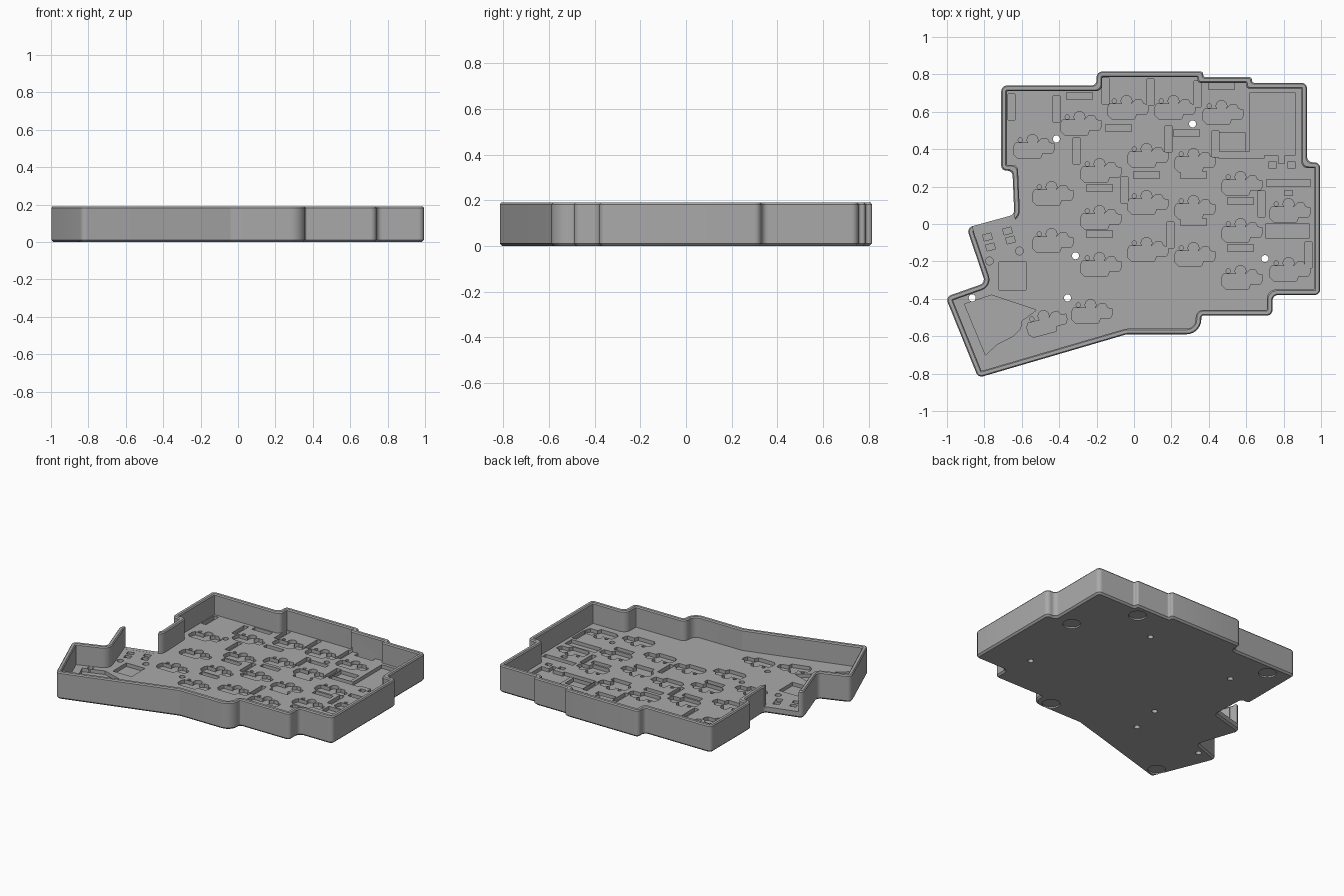
import bpy, bmesh, math
from mathutils import Vector, Matrix

cube = bpy.data.objects.get("Cube")
if cube:
    bpy.data.objects.remove(cube, do_unlink=True)

HEIGHT, FLOOR, POCKET, WALL = 0.19, 0.045, 0.02, 0.03
UP = Vector((0, 0, 1))

grey = bpy.data.materials.new("case_grey")
grey.use_nodes = True
grey.diffuse_color = (0.4, 0.4, 0.4, 1)
grey.node_tree.nodes["Principled BSDF"].inputs["Base Color"].default_value = (0.4, 0.4, 0.4, 1)

# Case outline, clockwise; a third value overrides the corner radius
OUTLINE = [(-.71, .74), (-.2, .74), (-.2, .815), (.37, .815), (.37, .785), (.63, .785),
           (.63, .755), (.925, .755), (.925, .33), (.995, .33), (.995, -.38), (.74, -.38),
           (.74, -.49), (.36, -.49, .01), (.36, -.59, .08), (-.04, -.59), (-.833, -.822),
           (-1.008, -.39), (-.795, -.315), (-.895, -.02), (-.64, .05), (-.65, .285), (-.71, .285)]


def rounded_loop(offset, steps=6):
    """Outline moved inward by offset, with every corner rounded."""
    pts = [Vector(p[:2]) for p in OUTLINE]
    n = len(pts)
    corners, turns = [], []
    for i, p in enumerate(pts):
        a = (p - pts[i - 1]).normalized()
        b = (pts[(i + 1) % n] - p).normalized()
        na, nb = Vector((a.y, -a.x)), Vector((b.y, -b.x))
        corners.append(p + (na + nb) * offset / (1 + na.dot(nb)))
        turns.append(math.atan2(a.x * b.y - a.y * b.x, a.dot(b)))
    loop = []
    for i, p in enumerate(corners):
        to_prev, to_next = corners[i - 1] - p, corners[(i + 1) % n] - p
        special = len(OUTLINE[i]) > 2
        radius = OUTLINE[i][2] if special else 0.03
        radius = max(radius + (offset if turns[i] > 0 else -offset), 0.005)
        limit = 0.85 if special and turns[i] < 0 else 0.45
        t = min(radius * math.tan(abs(turns[i]) / 2), limit * min(to_prev.length, to_next.length))
        start, end = p + to_prev.normalized() * t, p + to_next.normalized() * t
        # Circular arc as a weighted quadratic curve
        w = math.cos(turns[i] / 2)
        for k in range(steps + 1):
            u = k / steps
            c0, c1, c2 = (1 - u) ** 2, 2 * u * (1 - u) * w, u * u
            loop.append((start * c0 + p * c1 + end * c2) / (c0 + c1 + c2))
    return loop


def finish(bm, name):
    bmesh.ops.recalc_face_normals(bm, faces=bm.faces)
    mesh = bpy.data.meshes.new(name)
    bm.to_mesh(mesh)
    bm.free()
    obj = bpy.data.objects.new(name, mesh)
    bpy.context.collection.objects.link(obj)
    return obj


# Tray: wall section swept around the outline, capped by floor and underside
bm = bmesh.new()
section = [(.012, 0), (0, .012), (0, HEIGHT - .008), (.006, HEIGHT),
           (WALL - .006, HEIGHT), (WALL, HEIGHT - .008), (WALL, FLOOR)]
rings = [[bm.verts.new((p.x, p.y, z)) for p in rounded_loop(o)] for o, z in section]
for lower, upper in zip(rings, rings[1:]):
    for i in range(len(lower)):
        bm.faces.new((lower[i - 1], lower[i], upper[i], upper[i - 1]))
bm.faces.new(rings[0])
bm.faces.new(rings[-1])
case = finish(bm, "keyboard_case")
case.data.materials.append(grey)

# Cutters, laid out on a fine plan grid
cut = bmesh.new()
GRID = 187.0


def plan(x, y):
    return Vector(((x - 1134.5) / GRID, (225 - y) / GRID, 0))


def prism(points, bottom=POCKET, top=FLOOR + .03):
    low = [cut.verts.new((p[0], p[1], bottom)) for p in points]
    high = [cut.verts.new((p[0], p[1], top)) for p in points]
    cut.faces.new(low)
    cut.faces.new(high)
    for i in range(len(low)):
        cut.faces.new((low[i - 1], low[i], high[i], high[i - 1]))


def disc(centre, radius, sides=20, **levels):
    prism([(centre[0] + radius * math.cos(k * math.tau / sides),
            centre[1] + radius * math.sin(k * math.tau / sides)) for k in range(sides)], **levels)


def slot(centre, width, depth, angle=0, **levels):
    turn = Matrix.Rotation(math.radians(angle), 3, 'Z')
    prism([centre + turn @ Vector((sx * width / 2, sy * depth / 2, 0))
           for sx, sy in ((-1, -1), (1, -1), (1, 1), (-1, 1))], **levels)


# Key socket pockets: stepped body, large peg and small peg
BODY = [(-17, -3), (-19, -7), (-19, -14), (-15, -18), (8, -18), (10, -13), (20, -13),
        (22, -9), (22, -4), (17, -3), (15, 1), (9, 1), (5, -3)]


def socket(x, y, angle=0):
    turn = Matrix.Rotation(math.radians(angle), 3, 'Z')
    c = plan(x, y)
    prism([c + turn @ Vector((px, py, 0)) / GRID for px, py in BODY])
    disc(c, .029)
    disc(c + turn @ Vector((-.065, 0, 0)), .012, 12)


COLUMNS = [(1052, 188, 2), (1100, 165, 3), (1147, 150, 3), (1194, 155, 3), (1241, 178, 3)]
for x, y, count in COLUMNS:
    for k in range(count):
        socket(x, y + 47 * k)
for x, y in [(1033, 141), (1080, 118), (1127, 102), (1174, 102), (1222, 107),
             (1289, 205), (1289, 264), (1091, 306)]:
    socket(x, y)
socket(1044, 317, 15)

# Small component slots
UPRIGHT = [(1012, 108), (1057, 110), (1106, 92), (1151, 93), (1198, 95), (1077, 152),
           (1169, 140), (1125, 191), (1171, 236), (1262, 205), (1309, 256), (1216, 145)]
FLAT = [(1080, 97), (1119, 129), (1187, 134), (1147, 176), (1222, 87), (1194, 176),
        (1194, 223), (1241, 202), (1241, 249), (1100, 189), (1100, 235)]
for p in UPRIGHT:
    slot(plan(*p), .036, .138)
for p in FLAT:
    slot(plan(*p), .138, .036)

# Controller bay and connector pockets
for x, y, w, d in [(1273, 125, 45, 63), (1242, 156, 45, 7), (1289, 184, 44, 7),
                   (1288, 232, 44, 14), (1233, 143, 26, 18), (1273, 166, 8, 6),
                   (1292, 166, 8, 6), (1282, 160, 6, 9), (1289, 194, 8, 5),
                   (1013, 277, 27, 28)]:
    slot(plan(x, y), w / GRID, d / GRID)

# Thumb area pockets
for p in [(988, 238), (991, 248), (1008, 232), (1011, 241)]:
    slot(plan(*p), .045, .032, 15)
for p in [(990, 262), (1020, 252)]:
    disc(plan(*p), .021)
prism([plan(*p) for p in [(965, 305), (992, 296), (1037, 311), (1022, 322), (1021, 330),
                          (1014, 337), (998, 345), (986, 356)]])

# Screw holes through the floor and foot recesses underneath
for p in [(-.415, .455), (.313, .535), (-.313, -.17), (.7, -.185), (-.355, -.395), (-.865, -.395)]:
    disc(p, .019, bottom=-.02)
for p in [(.8, .34), (.55, .69), (-.55, .66), (.25, -.52), (-.8, -.73)]:
    disc(p, .057, 32, bottom=-.02, top=.01)

# Cable opening in the thumb side wall
along = Vector((.255, .07, 0)).normalized()
across = along.cross(UP)
slot(Vector((-.895, -.02, 0)) + along * .147 + across * .02, .23, .075,
     math.degrees(math.atan2(along.y, along.x)), bottom=FLOOR + .0005, top=HEIGHT + .05)

cutter = finish(cut, "pocket_cutter")
cutter.hide_render = True
mod = case.modifiers.new("pockets", 'BOOLEAN')
mod.operation = 'DIFFERENCE'
mod.solver = 'EXACT'
mod.use_self = True
mod.object = cutter

# Apply the cut, drop the cutter and shade
bpy.ops.object.select_all(action='DESELECT')
bpy.context.view_layer.objects.active = case
case.select_set(True)
bpy.ops.object.modifier_apply(modifier=mod.name)
bpy.data.objects.remove(cutter, do_unlink=True)
bpy.ops.object.shade_smooth_by_angle(angle=math.radians(30))
